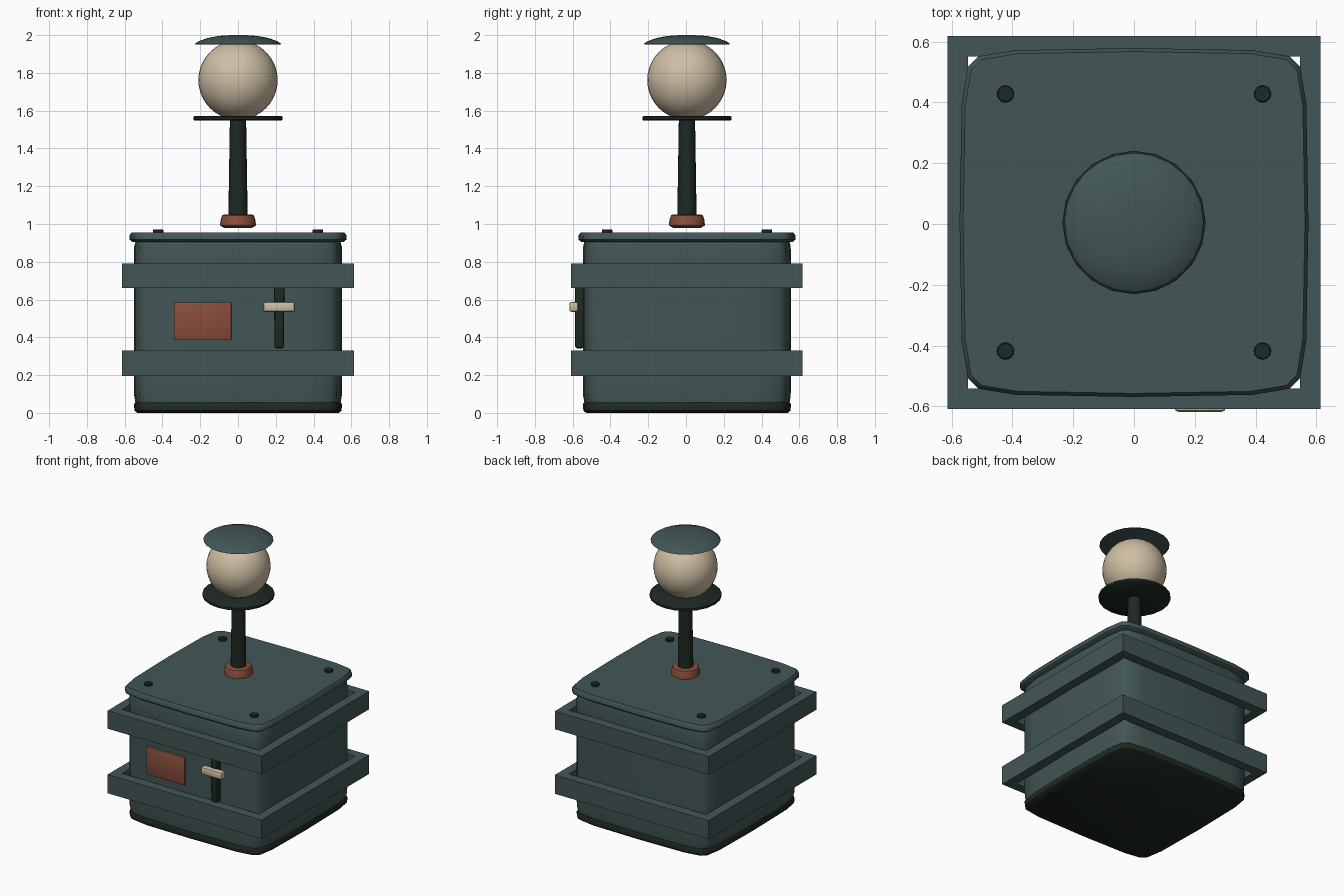
import bpy, bmesh, math
from mathutils import Matrix

cube = bpy.data.objects.get("Cube")
if cube:
    bpy.data.objects.remove(cube, do_unlink=True)

CY = 0.005  # depth of the shared centre line


def material(name, rgb):
    m = bpy.data.materials.new(name)
    m.use_nodes = True
    m.diffuse_color = (*rgb, 1)
    m.node_tree.nodes["Principled BSDF"].inputs["Base Color"].default_value = (*rgb, 1)
    return m


teal = material("slate teal", (0.055, 0.092, 0.092))
dark = material("dark green", (0.013, 0.022, 0.016))
rust = material("rust red", (0.25, 0.075, 0.045))
cream = material("cream", (0.62, 0.52, 0.37))


def finish(name, bm, mat, smooth=40):
    bmesh.ops.recalc_face_normals(bm, faces=bm.faces)
    mesh = bpy.data.meshes.new(name)
    bm.to_mesh(mesh)
    bm.free()
    mesh.materials.append(mat)
    obj = bpy.data.objects.new(name, mesh)
    bpy.context.collection.objects.link(obj)
    if smooth:
        bpy.ops.object.select_all(action='DESELECT')
        obj.select_set(True)
        bpy.context.view_layer.objects.active = obj
        bpy.ops.object.shade_smooth_by_angle(angle=math.radians(smooth))
    return obj


def loft(name, outline, rings, mat, x=0, y=CY, smooth=40):
    """Stack scaled copies of an outline; rings are (scale, z)."""
    bm = bmesh.new()
    loops = [[bm.verts.new((x + px * s, y + py * s, z)) for px, py in outline]
             for s, z in rings]
    n = len(outline)
    for a, b in zip(loops, loops[1:]):
        for i in range(n):
            j = (i + 1) % n
            bm.faces.new((a[i], a[j], b[j], b[i]))
    bm.faces.new(loops[0])
    bm.faces.new(loops[-1])
    return finish(name, bm, mat, smooth)


def box(name, x, y, z, mat, bevel=0.0):
    """Box from three (low, high) ranges."""
    bm = bmesh.new()
    bmesh.ops.create_cube(bm, size=1)
    for v in bm.verts:
        v.co = [lo + (hi - lo) * (c + 0.5) for c, (lo, hi) in zip(v.co, (x, y, z))]
    if bevel:
        bmesh.ops.bevel(bm, geom=bm.edges[:], offset=bevel, segments=2,
                        profile=0.5, affect='EDGES')
    return finish(name, bm, mat, 40 if bevel else 0)


def circle(n):
    return [(math.cos(2 * math.pi * i / n), math.sin(2 * math.pi * i / n)) for i in range(n)]


# Bulging square outline: one quarter turned four times
quarter = [(0.574, 0), (0.567, 0.39), (0.547, 0.512), (0.512, 0.547), (0.39, 0.567)]
pillow = []
for k in range(4):
    c, s = (1, 0, -1, 0)[k], (0, 1, 0, -1)[k]
    pillow += [(c * x - s * y, s * x + c * y) for x, y in quarter]

# Housing
loft("base", pillow, [(0.93, 0), (0.955, 0.012), (0.96, 0.045), (0.95, 0.055)], dark)
loft("body", pillow, [(0.945, 0.05), (0.957, 0.09), (0.96, 0.2), (0.96, 0.8),
                      (0.957, 0.88), (0.945, 0.91)], teal)
loft("lid", pillow, [(0.975, 0.905), (1, 0.917), (1, 0.94), (0.98, 0.956)], teal)

# Square straps, open at the corners of the body
OUT, INN = 0.613, 0.546
for name, z0, z1 in (("lower_strap", 0.195, 0.33), ("upper_strap", 0.66, 0.79)):
    bm = bmesh.new()
    corners = [(1, 1), (-1, 1), (-1, -1), (1, -1)]
    section = [(OUT, z0), (OUT, z1), (INN, z1), (INN, z0)]
    loops = [[bm.verts.new((cx * r, CY + cy * r, z)) for r, z in section]
             for cx, cy in corners]
    for i in range(4):
        a, b = loops[i], loops[(i + 1) % 4]
        for j in range(4):
            k = (j + 1) % 4
            bm.faces.new((a[j], a[k], b[k], b[j]))
    finish(name, bm, teal, 0)

# Lid rivets
for sx, side in ((1, "left"), (-1, "right")):
    for sy, end in ((-1, "front"), (1, "back")):
        loft(f"rivet_{end}_{side}", circle(16), [(0.028, 0.95), (0.028, 0.968), (0.025, 0.971)],
             dark, sx * 0.423, CY + sy * 0.423)

# Lamp post
loft("collar", circle(20), [(0.074, 0.98), (0.095, 0.992), (0.093, 1.02),
                            (0.084, 1.046), (0.074, 1.05)], rust)
loft("post", circle(20), [(0.052, 0.985), (0.043, 1.555)], dark)
loft("lamp_tray", circle(20), [(0.229, 1.547), (0.236, 1.552), (0.236, 1.567), (0.229, 1.572)], dark)
bm = bmesh.new()
bmesh.ops.create_uvsphere(bm, u_segments=32, v_segments=20, radius=0.21,
                          matrix=Matrix.Translation((0, CY, 1.762)))
finish("lamp_globe", bm, cream)
loft("lamp_cap", circle(24), [(0.22, 1.95), (0.229, 1.953), (0.21, 1.967), (0.16, 1.985),
                              (0.1, 1.996), (0.04, 2.0)], teal)

# Front plate, lever slot and handle
box("front_plate", (-0.34, -0.035), (-0.558, -0.53), (0.385, 0.585), rust, 0.006)
bar = box("lever", (0.19, 0.246), (-0.587, -0.54), (0.342, 0.69), dark, 0.011)
for v in bar.data.vertices:
    if v.co.z < 0.4:
        v.co.x = 0.218 + (v.co.x - 0.218) * 0.88
box("lever_handle", (0.134, 0.301), (-0.618, -0.57), (0.535, 0.588), cream, 0.012)
